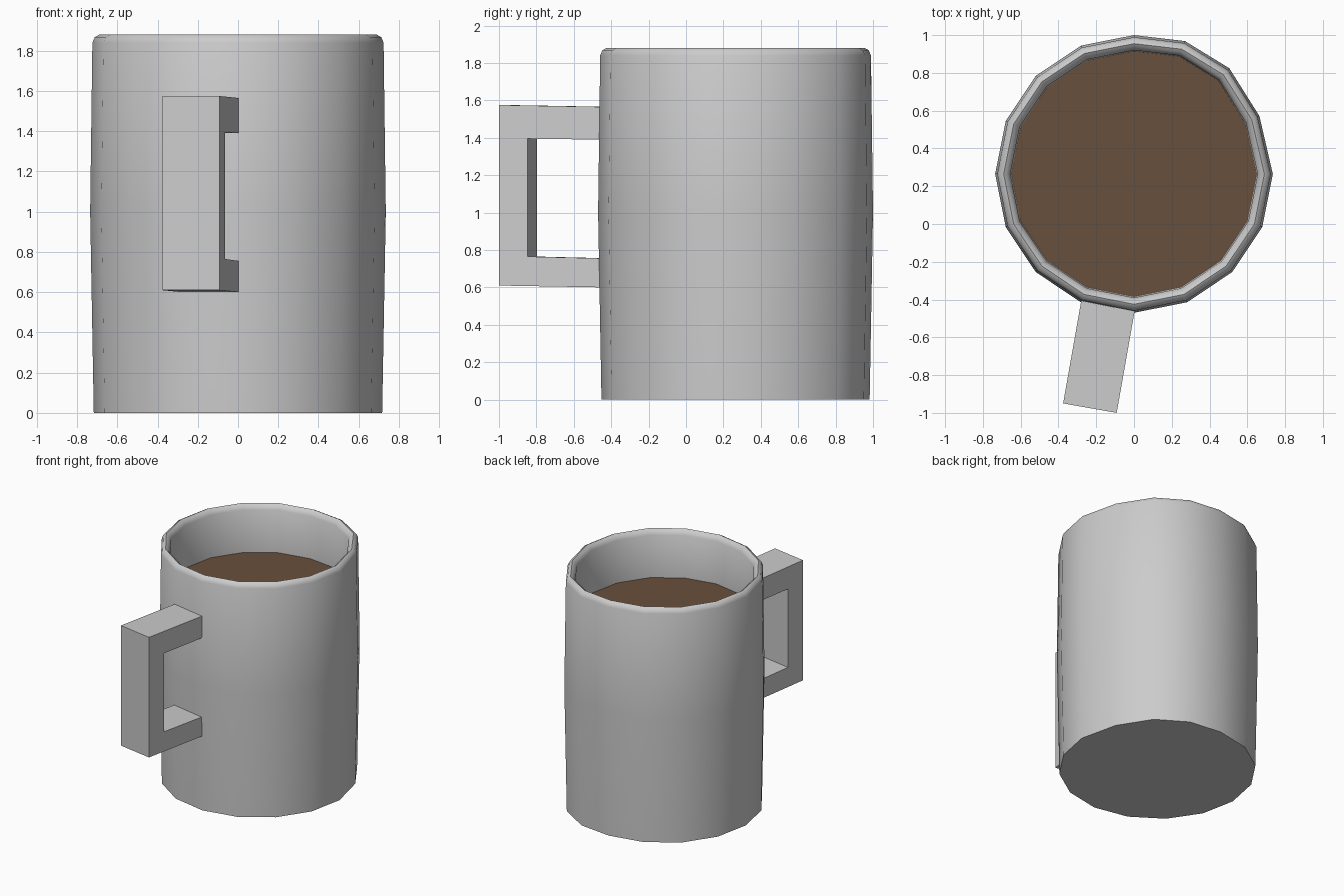
import bpy, bmesh, math
from mathutils import Vector

if "Cube" in bpy.data.objects:
    bpy.data.objects.remove(bpy.data.objects["Cube"])

SIDES = 16
CY = 0.265
# slight hand-made irregularity: side index -> (radius factor, angle shift in degrees)
NUDGE = {1: (0.995, 2.3), 2: (1.025, 3.0), 3: (1.025, 1.5)}


def ring(bm, r, z):
    verts = []
    for i in range(SIDES):
        f, shift = NUDGE.get(i, (1.0, 0.0))
        a = math.tau * i / SIDES + math.radians(shift)
        verts.append(bm.verts.new((r * f * math.cos(a), CY + r * f * math.sin(a), z)))
    return verts


def finish(bm, name, smooth=None, color=None):
    bmesh.ops.recalc_face_normals(bm, faces=bm.faces)
    mesh = bpy.data.meshes.new(name)
    bm.to_mesh(mesh)
    bm.free()
    obj = bpy.data.objects.new(name, mesh)
    bpy.context.collection.objects.link(obj)
    if smooth:
        bpy.ops.object.select_all(action='DESELECT')
        bpy.context.view_layer.objects.active = obj
        obj.select_set(True)
        bpy.ops.object.shade_smooth_by_angle(angle=math.radians(smooth))
    if color:
        mat = bpy.data.materials.new(name)
        mat.diffuse_color = color
        mat.use_nodes = True
        mat.node_tree.nodes["Principled BSDF"].inputs["Base Color"].default_value = mat.diffuse_color
        mesh.materials.append(mat)
    return obj


# Mug body: outer wall, rounded rim, inner wall and floor
profile = [(0.717, 0), (0.735, 1.0), (0.724, 1.84), (0.712, 1.868), (0.69, 1.88),
           (0.672, 1.868), (0.655, 1.84), (0.65, 1.5), (0.64, 0.1)]
bm = bmesh.new()
rings = [ring(bm, r, z) for r, z in profile]
for lo, hi in zip(rings, rings[1:]):
    for i in range(SIDES):
        j = (i + 1) % SIDES
        bm.faces.new((lo[i], lo[j], hi[j], hi[i]))
bm.faces.new(rings[0])
bm.faces.new(rings[-1])
finish(bm, "mug_body", smooth=50)

# Coffee surface
bm = bmesh.new()
face = bm.faces.new(ring(bm, 0.65, 1.5))
obj = finish(bm, "coffee", color=(0.14, 0.08, 0.045, 1))
if obj.data.polygons[0].normal.z < 0:
    obj.data.flip_normals()

# Handle: C-shaped profile (distance from wall, height) swept across one body side
c_shape = [(-0.03, 1.565), (0.538, 1.575), (0.538, 0.61), (-0.03, 0.60),
           (-0.03, 0.755), (0.383, 0.765), (0.383, 1.395), (-0.03, 1.39)]
tilt = math.radians(10)
out = Vector((-math.sin(tilt), -math.cos(tilt), 0))
across = Vector((math.cos(tilt), -math.sin(tilt), 0))
root = Vector((-0.14, -0.445, 0))
bm = bmesh.new()
left, right = [[bm.verts.new(root + out * d + across * s + Vector((0, 0, z)))
                for d, z in c_shape] for s in (-0.144, 0.144)]
n = len(c_shape)
for i in range(n):
    j = (i + 1) % n
    bm.faces.new((left[i], left[j], right[j], right[i]))
# side faces as three quads each
for side in (left, right):
    for q in ((0, 1, 6, 7), (1, 2, 5, 6), (2, 3, 4, 5)):
        bm.faces.new([side[k] for k in q])
finish(bm, "handle")
